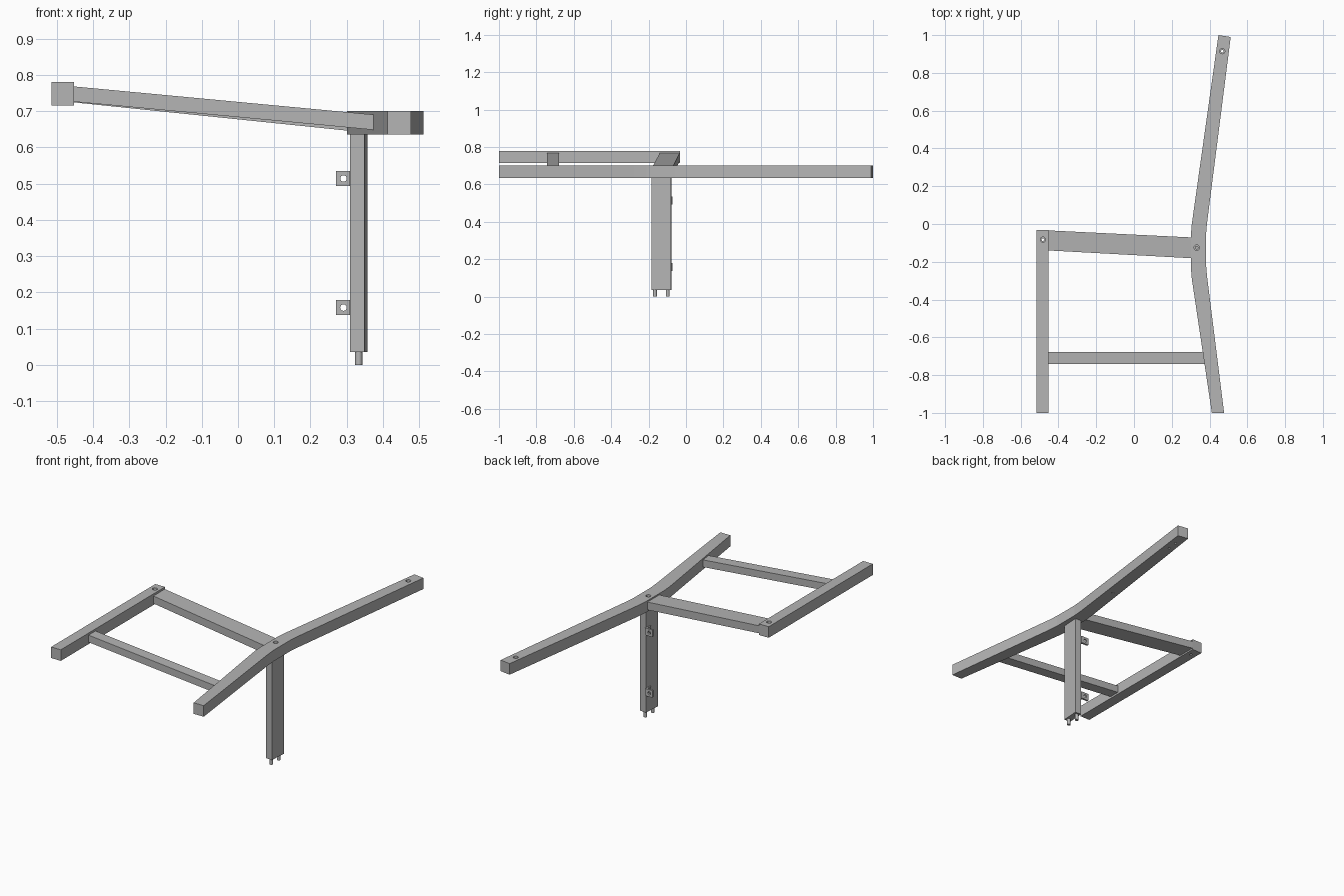
import bpy, bmesh, math
from mathutils import Matrix, Vector

old = bpy.data.objects.get("Cube")
if old:
    bpy.data.objects.remove(old)

grey = bpy.data.materials.new("plain grey")
grey.use_nodes = True
grey.diffuse_color = (0.46, 0.46, 0.46, 1)
grey.node_tree.nodes["Principled BSDF"].inputs["Base Color"].default_value = grey.diffuse_color


def finish(name, bm):
    bmesh.ops.recalc_face_normals(bm, faces=bm.faces)
    mesh = bpy.data.meshes.new(name)
    bm.to_mesh(mesh)
    bm.free()
    mesh.materials.append(grey)
    ob = bpy.data.objects.new(name, mesh)
    bpy.context.collection.objects.link(ob)
    return ob


def loft(name, ring_a, ring_b):
    """Solid joining two matching outlines."""
    bm = bmesh.new()
    a = [bm.verts.new(p) for p in ring_a]
    b = [bm.verts.new(p) for p in ring_b]
    bm.faces.new(a)
    bm.faces.new(b)
    n = len(a)
    for i in range(n):
        j = (i + 1) % n
        bm.faces.new((a[i], a[j], b[j], b[i]))
    return finish(name, bm)


def prism(name, outline, z0, z1):
    return loft(name, [(x, y, z0) for x, y in outline], [(x, y, z1) for x, y in outline])


def block(name, x0, x1, y0, y1, z0, z1):
    return prism(name, [(x0, y0), (x1, y0), (x1, y1), (x0, y1)], z0, z1)


def section(x, y0, y1, z0, z1):
    return [(x, y0, z0), (x, y1, z0), (x, y1, z1), (x, y0, z1)]


def cylinder(name, centre, radius, depth, axis="Z"):
    bm = bmesh.new()
    turn = Matrix.Rotation(math.pi / 2, 4, "X") if axis == "Y" else Matrix()
    bmesh.ops.create_cone(bm, cap_ends=True, segments=20, radius1=radius, radius2=radius,
                          depth=depth, matrix=Matrix.Translation(centre) @ turn)
    return finish(name, bm)


def drill(ob, centre, radius, depth, axis="Z"):
    """Cut a round hole and discard the cutter."""
    cutter = cylinder("hole_cutter", centre, radius, depth, axis)
    cutter.hide_render = True
    mod = ob.modifiers.new("hole", "BOOLEAN")
    mod.operation = "DIFFERENCE"
    mod.solver = "EXACT"
    mod.object = cutter
    bpy.context.view_layer.objects.active = ob
    bpy.ops.object.modifier_apply(modifier=mod.name)
    bpy.data.objects.remove(cutter)


# Long bent rail
bent_rail = prism("bent_rail", [
    (0.412, -1), (0.477, -1), (0.387, -0.28), (0.381, -0.21), (0.381, -0.06), (0.386, 0),
    (0.512, 0.99), (0.447, 1), (0.306, 0), (0.301, -0.06), (0.301, -0.23), (0.306, -0.29)],
    0.635, 0.7)

# Straight outer rail
outer_rail = block("outer_rail", -0.515, -0.452, -1, -0.032, 0.715, 0.78)

# Sloping cross bars
loft("wide_cross_bar", section(-0.453, -0.14, -0.034, 0.724, 0.768),
     section(0.302, -0.181, -0.071, 0.646, 0.692))
loft("narrow_cross_bar", section(-0.453, -0.742, -0.678, 0.726, 0.768),
     section(0.376, -0.742, -0.678, 0.648, 0.69))

# Bolt holes with a counterbore on top
for rail, x, y, top in ((bent_rail, 0.467, 0.915, 0.7), (bent_rail, 0.332, -0.125, 0.7),
                        (outer_rail, -0.482, -0.083, 0.78)):
    drill(rail, (x, y, top), 0.014, 0.03)
    drill(rail, (x, y, top - 0.03), 0.007, 0.1)

# Small dowel holes underneath
for x, y in ((0.458, 0.85), (0.38, 0.27)):
    drill(bent_rail, (x, y, 0.635), 0.007, 0.04)

# Post, turned slightly to stay square with the wide cross bar
middle = Vector((0.333, -0.132, 0))
turn = Matrix.Rotation(math.radians(-4), 3, "Z")
corners = [middle + turn @ Vector((sx * 0.02, sy * 0.052, 0))
           for sx, sy in ((-1, -1), (1, -1), (1, 1), (-1, 1))]
prism("post", [(c.x, c.y) for c in corners], 0.035, 0.636)

# Pins under the post
for side, y in (("front", -0.166), ("back", -0.098)):
    pin = cylinder(side + "_pin", (0.333, y, 0.022), 0.01, 0.044)
    bpy.context.view_layer.objects.active = pin
    pin.select_set(True)
    bpy.ops.object.shade_smooth_by_angle()
    pin.select_set(False)

# Drilled brackets at the back edge of the post
for label, z in (("lower", 0.158), ("upper", 0.514)):
    plate = block(label + "_bracket", 0.27, 0.318, -0.084, -0.073, z - 0.021, z + 0.021)
    drill(plate, (0.291, -0.078, z), 0.009, 0.05, "Y")
    # Flange lying against the side of the post
    block(label + "_bracket_flange", 0.307, 0.315, -0.115, -0.08, z - 0.021, z + 0.021)
